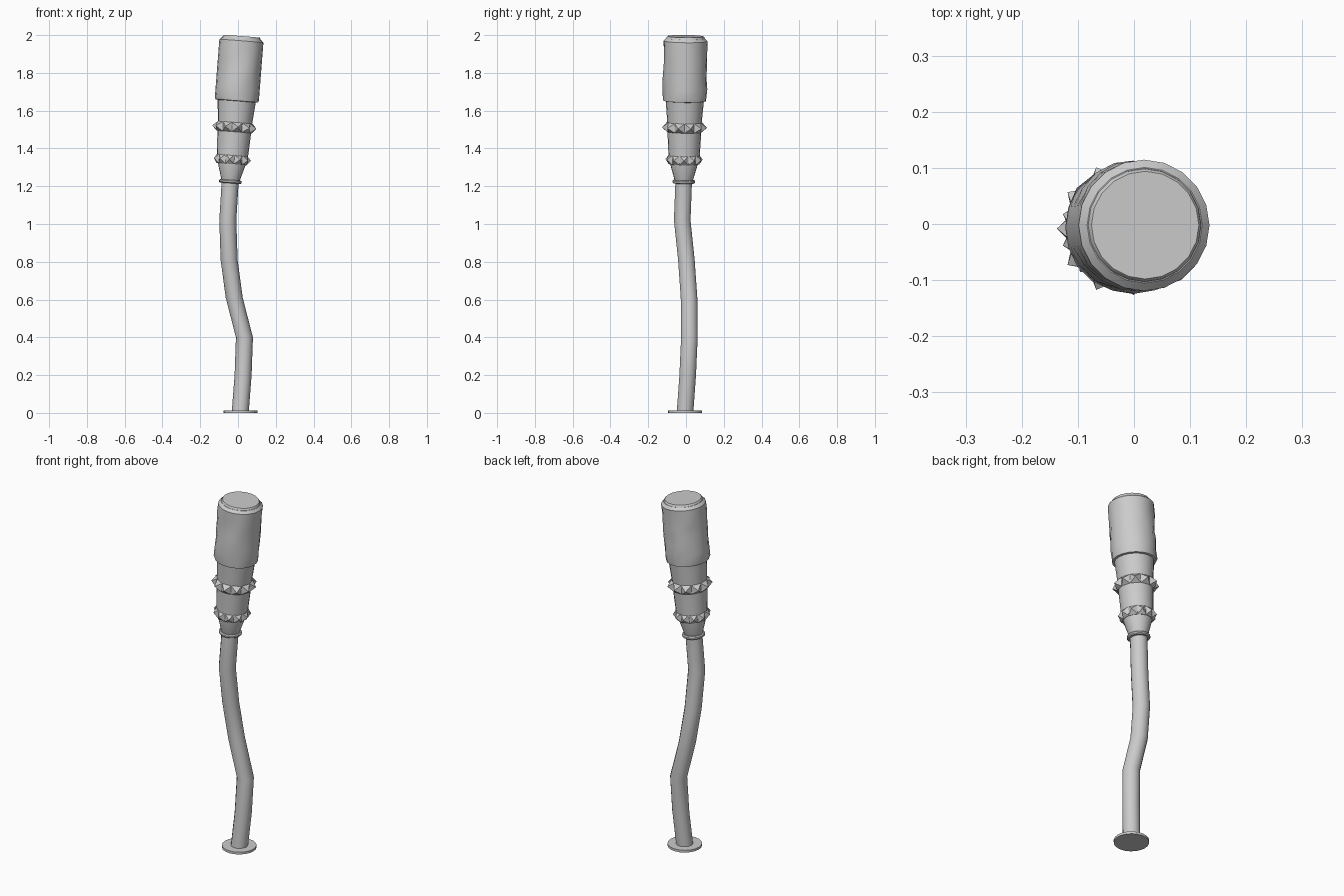
import bpy, bmesh, math, random
from mathutils import Vector, Matrix

if "Cube" in bpy.data.objects:
    bpy.data.objects.remove(bpy.data.objects["Cube"])

random.seed(4)
tau = math.tau


def finish(name, bm, angle=35, matrix=None):
    if matrix is not None:
        bm.transform(matrix)
    bmesh.ops.recalc_face_normals(bm, faces=bm.faces)
    me = bpy.data.meshes.new(name)
    bm.to_mesh(me)
    bm.free()
    ob = bpy.data.objects.new(name, me)
    bpy.context.collection.objects.link(ob)
    if angle:
        bpy.ops.object.select_all(action='DESELECT')
        ob.select_set(True)
        bpy.context.view_layer.objects.active = ob
        bpy.ops.object.shade_smooth_by_angle(angle=math.radians(angle))
    return ob


def loft(name, rings, sides, matrix=None, angle=35, jitter=None):
    """Capped stack of circles; each ring is (x, y, z, radius)."""
    bm = bmesh.new()
    rows = []
    for i, (x, y, z, r) in enumerate(rings):
        row = []
        for k in range(sides):
            a = tau * k / sides
            rr = r + (jitter(i, a) if jitter else 0)
            row.append(bm.verts.new((x + rr * math.cos(a), y + rr * math.sin(a), z)))
        rows.append(row)
    for lo, hi in zip(rows, rows[1:]):
        for k in range(sides):
            n = (k + 1) % sides
            bm.faces.new((lo[k], lo[n], hi[n], hi[k]))
    bm.faces.new(rows[0])
    bm.faces.new(rows[-1])
    return finish(name, bm, angle, matrix)


def turned(name, profile, **kw):
    """Part turned around the tilted grip axis; profile is (height, radius)."""
    return loft(name, [(0, 0, h, r) for h, r in profile], 20, TILT, **kw)


# Tilted axis of the upper half
start, end = Vector((-0.041, -0.012, 1.215)), Vector((0.02, -0.002, 1.995))
TILT = Matrix.Translation(start) @ Vector((0, 0, 1)).rotation_difference(end - start).to_matrix().to_4x4()

# Foot disc and bent shaft
loft("end_cap", [(0.012, -0.006, 0, 0.09), (0.012, -0.006, 0.013, 0.09)], 20)
shaft = [(0.012, -0.005, 0.005), (0.027, 0.009, 0.2), (0.034, 0.018, 0.4), (-0.02, 0.016, 0.61),
         (-0.047, 0.002, 0.81), (-0.054, -0.02, 1.02), (-0.041, -0.012, 1.23)]
loft("bent_shaft", [(x, y, z, 0.045) for x, y, z in shaft], 14, angle=50)

# Collar and tapered sleeves
turned("collar_ring", [(0, 0.045), (0, 0.055), (0.005, 0.06), (0.013, 0.06), (0.018, 0.055), (0.018, 0.045)])
turned("lower_cone", [(0.015, 0.048), (0.115, 0.077), (0.13, 0.077)])
turned("middle_sleeve", [(0.115, 0.082), (0.15, 0.083), (0.32, 0.092)])
turned("upper_sleeve", [(0.28, 0.088), (0.32, 0.091), (0.45, 0.102)])


# Studded bands with pyramid spikes
def spiked_band(name, h, r, tip, phase, count=11):
    turned(name + "_band", [(h - 0.024, r - 0.006), (h - 0.019, r), (h + 0.019, r), (h + 0.024, r - 0.006)])
    bm = bmesh.new()
    half = r * math.sin(math.pi / count)
    for k in range(count):
        rot = Matrix.Rotation(math.pi + tau * (k + phase) / count, 4, 'Z')
        base = [bm.verts.new(rot @ Vector((r - 0.003, u * half, h + v * 0.025)))
                for u, v in ((-1, -1), (1, -1), (1, 1), (-1, 1))]
        top = bm.verts.new(rot @ Vector((tip, 0, h)))
        bm.faces.new(base)
        for j in range(4):
            bm.faces.new((base[j], base[(j + 1) % 4], top))
    finish(name + "_spikes", bm, 0, TILT)


spiked_band("lower_stud", 0.127, 0.081, 0.1, 0.5)
spiked_band("upper_stud", 0.298, 0.094, 0.12, 0)


# Worn head: dents on the two flanks only
def dents(i, a):
    if i in (0, 1, 8, 9) or abs(math.sin(a)) < 0.5:
        return 0
    return random.uniform(-0.005, 0.003)


rows = [(0.436, 0.1), (0.438, 0.113)] + [(0.45 + 0.051 * k, 0.117) for k in range(7)]
turned("head", rows + [(0.77, 0.103)], jitter=dents)
turned("head_cap", [(0.765, 0.102), (0.776, 0.1), (0.781, 0.096)])
